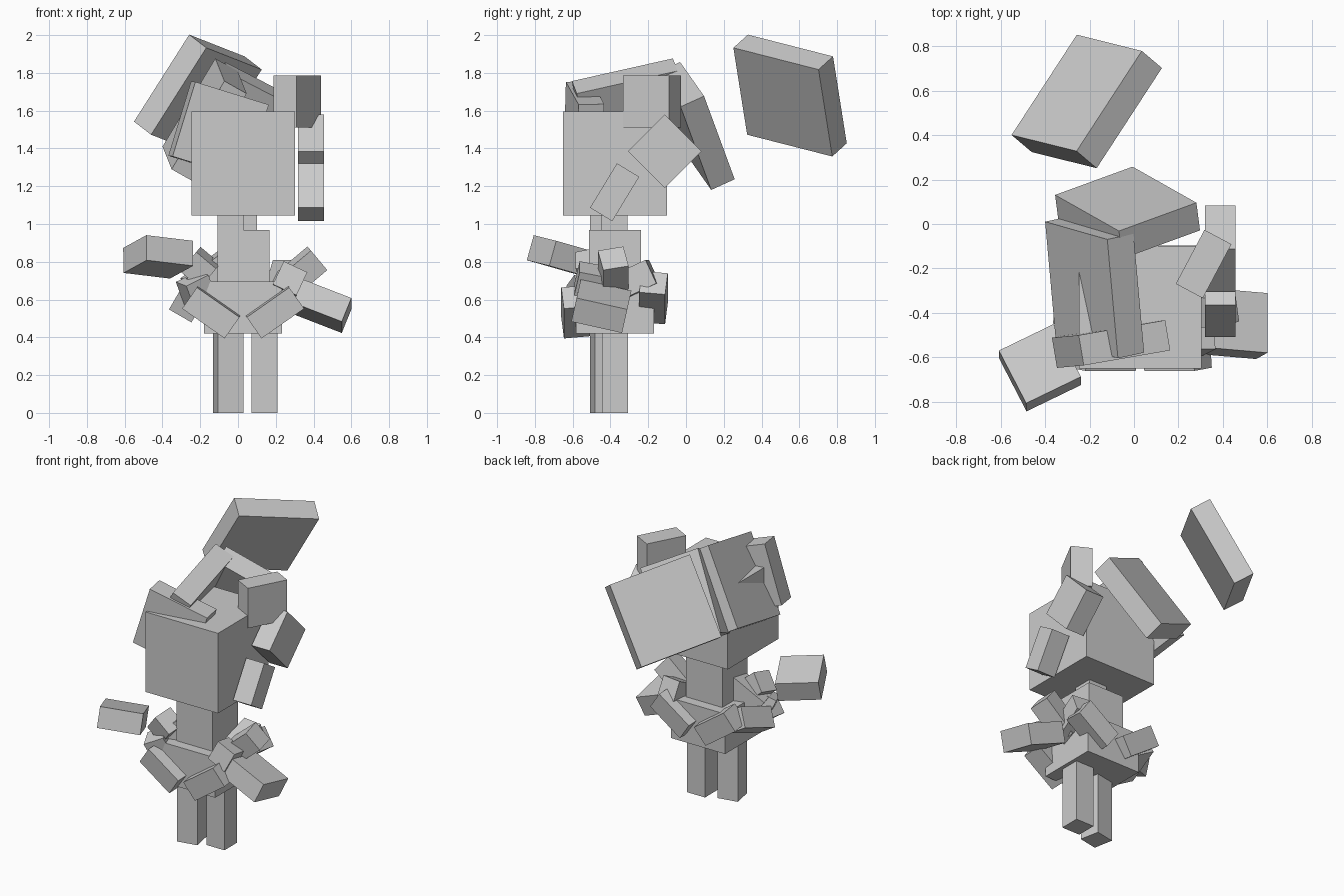
import bpy, bmesh
from math import radians
from mathutils import Matrix, Vector, Euler

if "Cube" in bpy.data.objects:
    bpy.data.objects.remove(bpy.data.objects["Cube"])

U = 0.1375  # one block cell


def block(name, center, cells, rot=None):
    """Box measured in cells, with an optional 3x3 rotation."""
    bm = bmesh.new()
    bmesh.ops.create_cube(bm, size=1)
    bmesh.ops.scale(bm, vec=[c * U for c in cells], verts=bm.verts)
    if rot:
        bmesh.ops.rotate(bm, cent=(0, 0, 0), matrix=rot, verts=bm.verts)
    me = bpy.data.meshes.new(name)
    bm.to_mesh(me)
    bm.free()
    ob = bpy.data.objects.new(name, me)
    ob.location = center
    bpy.context.collection.objects.link(ob)
    return ob


def axes(u, v):
    """Rotation whose local x follows u and local y follows v."""
    u = Vector(u).normalized()
    v = Vector(v)
    v = (v - u * v.dot(u)).normalized()
    return Matrix((u, v, u.cross(v))).transposed()


def turn(x=0, y=0, z=0):
    return Euler((radians(x), radians(y), radians(z))).to_matrix()


# legs
block("right_leg", (0.14, -0.377, 0.21), (1, 1, 3.05))
block("left_leg", (-0.0525, -0.4275, 0.21), (1, 1, 3.05), turn(z=11))

# skirt, torso, neck, head
block("skirt", (0.027, -0.375, 0.557), (3, 3, 2))
block("torso", (0.028, -0.375, 0.832), (2, 2, 2))
block("neck_front", (-0.04, -0.44, 0.95), (1, 1, 2))
block("neck_back", (0.033, -0.378, 0.95), (1, 1, 2))
block("head", (0.028, -0.375, 1.32), (4, 4, 4))

# large loose panels over and behind the head
block("flying_panel", (-0.2125, 0.551, 1.68), (4, 4, 1),
      axes((0.293, 0.45, -0.115), (-0.292, 0.073, -0.46)))
block("back_hair", (-0.029, 0.051, 1.519), (4, 3, 1),
      axes((0.287, -0.162, 0.44), (-0.346, -0.126, 0.179)))
block("left_hair", (-0.177, -0.284, 1.55), (4, 4, 1),
      axes((0.048, -0.535, -0.12), (-0.28, 0.074, -0.47)))
block("front_hair", (-0.103, -0.54, 1.4965), (3, 3, 1),
      axes((0.386, 0.067, -0.12), (-0.13, -0.013, -0.39)))

# locks at the right side of the head
block("right_lock_top", (0.313, -0.18, 1.648), (1, 2, 2), turn(z=-28))
block("right_lock_middle", (0.387, -0.112, 1.385), (1, 2, 2), turn(x=45))
block("right_lock_bottom", (0.387, -0.378, 1.168), (1, 1, 2), turn(x=-31.3))

# hands
block("right_hand", (0.447, -0.448, 0.565), (2, 2, 1),
      axes((0.93, -0.08, -0.36), (0, 0.977, -0.22)))
block("left_hand", (-0.4225, -0.6465, 0.826), (2, 2, 1),
      axes((0.248, 0.12, -0.03), (-0.113, 0.243, -0.069)))

# skirt ruffles: a V-shaped pair on the front and on the back
for side, y, z, tip in (("front", -0.585, 0.535, 6), ("back", -0.172, 0.61, -6)):
    for hand, s in (("left", -1), ("right", 1)):
        block(f"{side}_{hand}_ruffle", (0.027 + s * 0.167, y, z), (2, 1, 1),
              turn(x=tip, y=-s * 35))
block("right_ruffle", (0.24, -0.3, 0.69), (1, 2, 1), turn(x=25, z=-8))
block("left_ruffle", (-0.25, -0.34, 0.61), (1, 2, 1), turn(x=20, y=30))

# arms
block("right_upper_arm", (0.315, -0.385, 0.73), (2, 1, 1), turn(x=12, y=-40))
block("right_forearm", (0.27, -0.51, 0.7), (1, 1, 1), turn(x=-12, y=25))
block("left_upper_arm", (-0.14, -0.44, 0.735), (2, 1, 1), turn(y=-35, z=15))
block("left_elbow", (-0.2, -0.5, 0.77), (1, 1, 1), turn(x=15, y=40))
block("left_forearm", (-0.22, -0.53, 0.65), (1, 1, 1), turn(x=10, y=-25, z=20))
